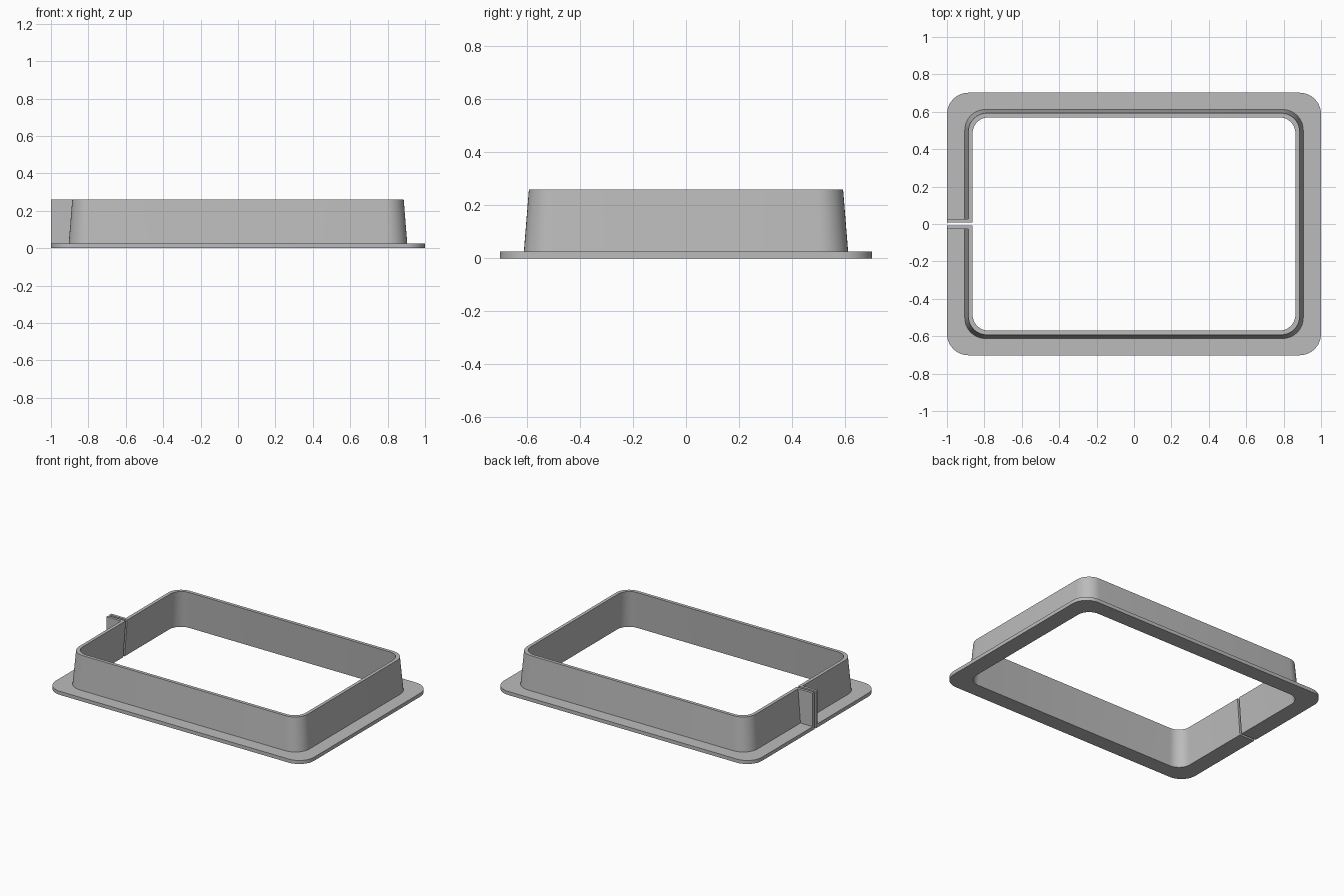
import bpy, bmesh, math

if "Cube" in bpy.data.objects:
    bpy.data.objects.remove(bpy.data.objects["Cube"])

grey = bpy.data.materials.new("plain grey")
grey.use_nodes = True
COLOUR = (0.5, 0.5, 0.5, 1)
grey.diffuse_color = COLOUR
grey.node_tree.nodes["Principled BSDF"].inputs["Base Color"].default_value = COLOUR

GAP, TAB = 0.008, 0.027     # half widths of the slit and of the tab pair
HEIGHT, FLANGE = 0.26, 0.025
STEPS = 10


def open_loop(hx, hy, r):
    """Rounded rectangle, starting and ending beside the tabs on the -x side."""
    points = [(-hx, TAB)]
    corners = [(-1, 1, 180), (1, 1, 90), (1, -1, 0), (-1, -1, -90)]
    for sx, sy, start in corners:
        for i in range(STEPS + 1):
            a = math.radians(start - 90 * i / STEPS)
            points.append((sx * (hx - r) + r * math.cos(a),
                           sy * (hy - r) + r * math.sin(a)))
    return points + [(-hx, -TAB)]


def finish(bm, name):
    bmesh.ops.recalc_face_normals(bm, faces=bm.faces)
    mesh = bpy.data.meshes.new(name)
    bm.to_mesh(mesh)
    bm.free()
    mesh.materials.append(grey)
    obj = bpy.data.objects.new(name, mesh)
    bpy.context.collection.objects.link(obj)
    return obj


# Tapered wall with flange: half length, half width, corner radius, height
section = [
    (0.883, 0.592, 0.09, 0),
    (1.0, 0.702, 0.115, 0),
    (1.0, 0.702, 0.115, FLANGE),
    (0.905, 0.612, 0.11, FLANGE),
    (0.886, 0.593, 0.10, HEIGHT),
    (0.863, 0.570, 0.085, HEIGHT),
]
bm = bmesh.new()
rings = [[bm.verts.new((x, y, z)) for x, y in open_loop(hx, hy, r)]
         for hx, hy, r, z in section]
for a, b in zip(rings, rings[1:] + rings[:1]):
    for i in range(len(a) - 1):
        bm.faces.new((a[i], a[i + 1], b[i + 1], b[i]))
frame = finish(bm, "flanged_frame")
bpy.context.view_layer.objects.active = frame
frame.select_set(True)
bpy.ops.object.shade_smooth_by_angle(angle=math.radians(30))

# Pair of clamping tabs on either side of the slit
outline = [(-1, 0), (-1, HEIGHT), (-0.863, HEIGHT), (-0.883, 0)]
for name, side in (("back_tab", 1), ("front_tab", -1)):
    bm = bmesh.new()
    face = bm.faces.new([bm.verts.new((x, side * GAP, z)) for x, z in outline])
    new = bmesh.ops.extrude_face_region(bm, geom=[face])["geom"]
    bmesh.ops.translate(bm, vec=(0, side * (TAB - GAP), 0),
                        verts=[v for v in new if isinstance(v, bmesh.types.BMVert)])
    finish(bm, name)
